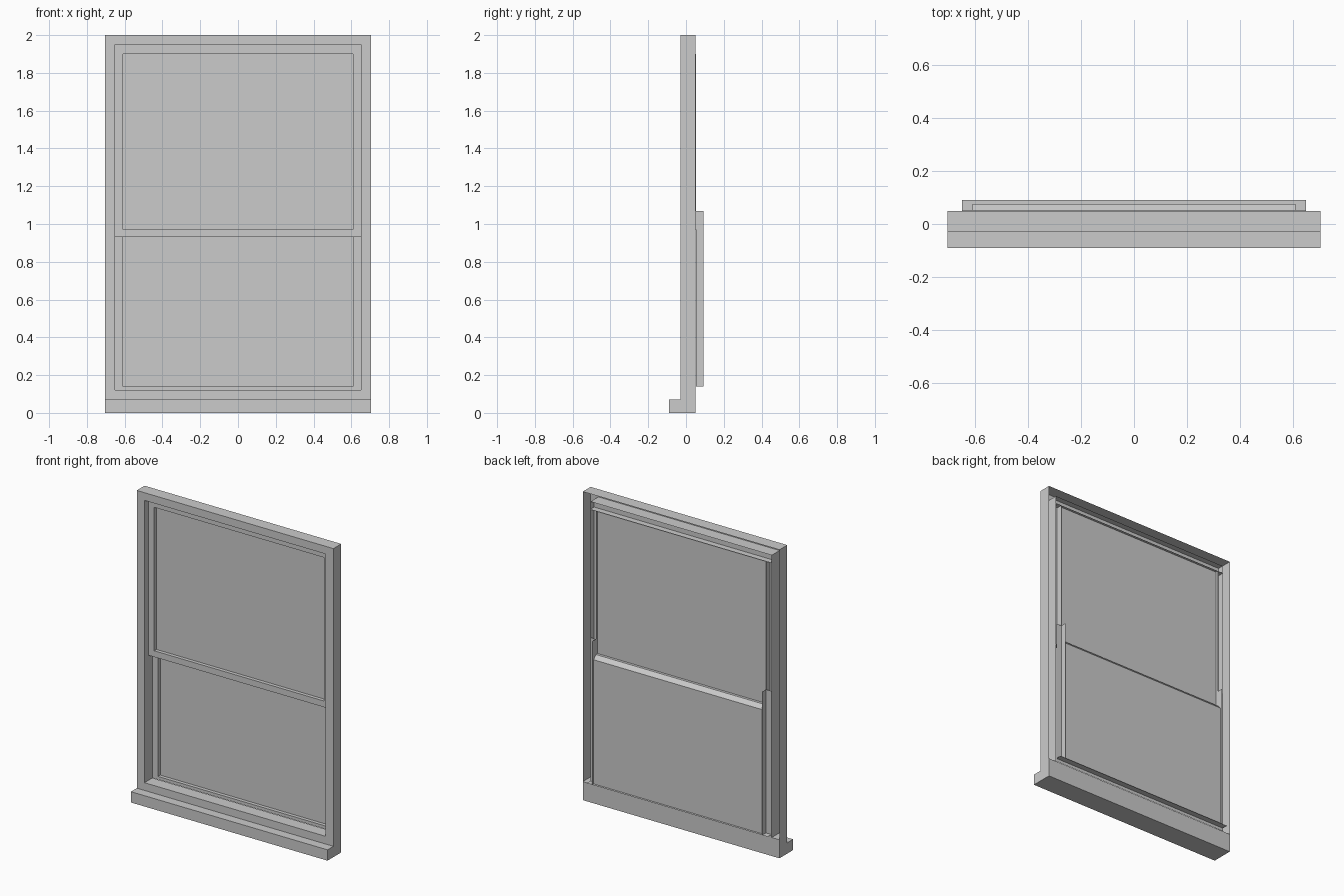
import bpy

if "Cube" in bpy.data.objects:
    bpy.data.objects.remove(bpy.data.objects["Cube"])


def sheet(name, quads):
    """Object made of four-cornered thin sheets."""
    verts = [p for q in quads for p in q]
    faces = [tuple(range(4 * i, 4 * i + 4)) for i in range(len(quads))]
    me = bpy.data.meshes.new(name)
    me.from_pydata(verts, [], faces)
    ob = bpy.data.objects.new(name, me)
    bpy.context.collection.objects.link(ob)
    return ob


def face_y(y, x0, x1, z0, z1):
    return [(x0, y, z0), (x1, y, z0), (x1, y, z1), (x0, y, z1)]


def face_x(x, y0, y1, z0, z1):
    q = [(x, y0, z0), (x, y1, z0), (x, y1, z1), (x, y0, z1)]
    return q if x > 0 else q[::-1]


def strip(w, y0, z0, y1, z1):
    """Full-width strip between two (y, z) lines."""
    return [(-w, y0, z0), (w, y0, z0), (w, y1, z1), (-w, y1, z1)]


W, OPEN, PANE = 0.705, 0.65, 0.61      # half widths: frame, opening, glass
FRONT, BACK = -0.03, 0.05              # frame depth
SILL, HEAD = 0.12, 1.95                # opening heights

# Sill: solid stepped profile swept across the width
profile = [(-0.09, 0), (BACK, 0), (BACK, SILL), (FRONT, SILL), (FRONT, 0.07), (-0.09, 0.07)]
n = len(profile)
me = bpy.data.meshes.new("sill")
me.from_pydata([(x, y, z) for x in (-W, W) for y, z in profile], [],
               [tuple(reversed(range(n))), tuple(range(n, 2 * n))]
               + [(i, (i + 1) % n, n + (i + 1) % n, n + i) for i in range(n)])
bpy.context.collection.objects.link(bpy.data.objects.new("sill", me))

# Jambs: outer side, front face and inner return, open at the back
for side, name in ((-1, "left_jamb"), (1, "right_jamb")):
    a, b = sorted((side * OPEN, side * W))
    inner = face_x(side * OPEN, FRONT, BACK, SILL, HEAD)[::-1]
    sheet(name, [face_x(side * W, FRONT, BACK, SILL, 2),
                 face_y(FRONT, a, b, SILL, 2), inner])

# Head: top, front face and underside return, open at the back
sheet("head", [strip(W, FRONT, 2, BACK, 2),
               face_y(FRONT, -OPEN, OPEN, HEAD, 2),
               strip(OPEN, BACK, HEAD, FRONT, HEAD)])


def stiles(name, y, z0, z1, r0, r1):
    """Sash stiles: L-shaped front face plus return beside the glass."""
    for side, label in ((-1, "left"), (1, "right")):
        a, b = sorted((side * PANE, side * OPEN))
        sheet(f"{name}_{label}_stile",
              [face_y(y, a, b, z0, z1),
               face_x(side * PANE, y, y + 0.04, r0, r1)[::-1]])


# Upper sash
UY, LY = 0.012, 0.052
stiles("upper_sash", UY, 0.93, HEAD, 0.97, 1.90)
sheet("upper_sash_top_rail", [face_y(UY, -PANE, PANE, 1.90, HEAD),
                              strip(OPEN, UY + 0.04, 1.90, UY, 1.90)])
sheet("upper_glass", [face_y(0.035, -PANE, PANE, 0.97, 1.90)])

# Meeting rail with the sloped cap towards the lower glass
sheet("meeting_rail", [face_y(UY, -PANE, PANE, 0.93, 0.97),
                       strip(PANE, UY, 0.97, LY, 0.97),
                       strip(PANE, LY, 0.97, 0.075, 0.945),
                       strip(OPEN, LY, 0.93, UY, 0.93)])

# Lower sash, set one sash depth further back
stiles("lower_sash", LY, 0.12, 1.07, 0.14, 1.07)
sheet("lower_sash_bottom_rail", [face_y(LY, -PANE, PANE, 0.12, 0.14),
                                 strip(OPEN, LY, 0.14, 0.09, 0.14)])
sheet("lower_glass", [face_y(0.075, -PANE, PANE, 0.14, 0.945)])
